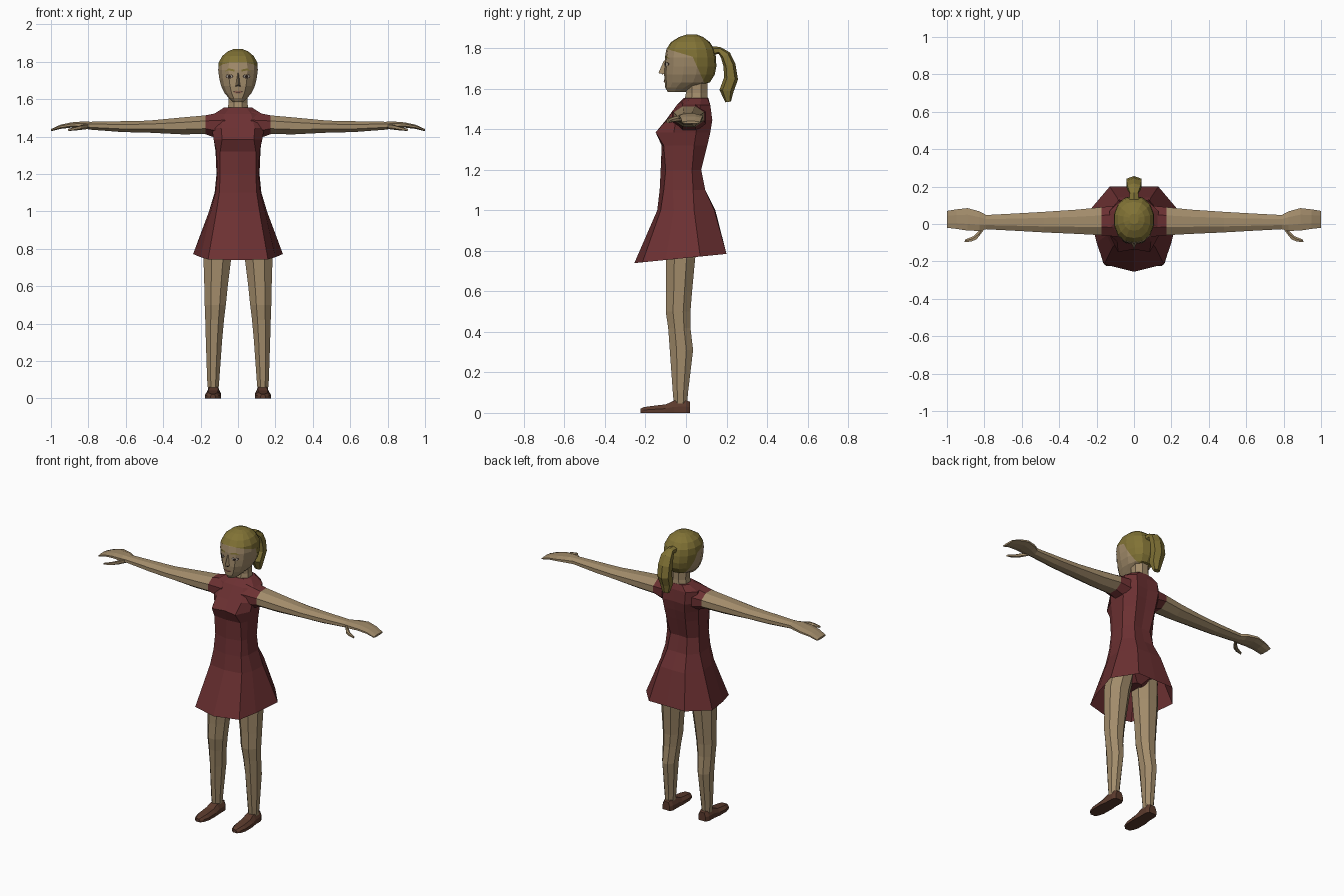
import bpy, bmesh, math
from mathutils import Vector
from mathutils.bvhtree import BVHTree


def material(name, rgb):
    m = bpy.data.materials.new(name)
    m.diffuse_color = (*rgb, 1)
    return m


SKIN = material("skin", (0.36, 0.26, 0.145))
DRESS = material("dark red cloth", (0.15, 0.03, 0.032))
HAIR = material("dark blonde", (0.22, 0.17, 0.036))
SHOE = material("brown leather", (0.105, 0.043, 0.026))
EYE_WHITE = material("eye white", (0.40, 0.36, 0.30))
DARK = material("dark brown", (0.022, 0.013, 0.01))
LIP = material("lip", (0.27, 0.13, 0.085))


def finish(name, bm, mats, mirror=False, rule=None):
    bmesh.ops.recalc_face_normals(bm, faces=bm.faces)
    if rule:
        for f in bm.faces:
            f.material_index = rule(f.calc_center_median())
    me = bpy.data.meshes.new(name)
    bm.to_mesh(me)
    ob = bpy.data.objects.new(name, me)
    bpy.context.collection.objects.link(ob)
    for m in mats:
        me.materials.append(m)
    if mirror:
        ob.modifiers.new("mirror", 'MIRROR').use_clip = True
    return ob


def loft(rings, cap_start=True, cap_end=True):
    bm = bmesh.new()
    vs = [[bm.verts.new(p) for p in r] for r in rings]
    n = len(vs[0])
    for a, b in zip(vs, vs[1:]):
        for i in range(n):
            j = (i + 1) % n
            bm.faces.new((a[i], a[j], b[j], b[i]))
    if cap_start:
        bm.faces.new(vs[0][::-1])
    if cap_end:
        bm.faces.new(vs[-1])
    return bm


def ring(c, u, v, n=8, power=1.0):
    """Elliptic ring around c with half axes u and v, flat sides facing the axes."""
    c, u, v = Vector(c), Vector(u), Vector(v)
    pts = []
    for i in range(n):
        t = 2 * math.pi * (i + 0.5) / n
        k = 1 / math.cos(math.pi / n)
        s = [math.copysign(min(1, abs(q) * k) ** power, q) for q in (math.cos(t), math.sin(t))]
        pts.append(c + u * s[0] + v * s[1])
    return pts


def flat_ring(z, x0, x1, y0, y1, n=8, power=1.0):
    return ring(((x0 + x1) / 2, (y0 + y1) / 2, z), ((x1 - x0) / 2, 0, 0),
                (0, (y1 - y0) / 2, 0), n, power)


# Dress: z, hem tilt, front centre y, then x,y of front corner, two side points, back corner, back centre y
dress_rows = [
    (0.765, 0.1, -.255, .16, -.215, .20, -.10, .24, .07, .13, .20, .20),
    (1.00, 0, -.142, .115, -.125, .145, -.06, .155, .04, .09, .14, .145),
    (1.10, 0, -.130, .10, -.11, .12, -.065, .125, .035, .07, .095, .095),
    (1.20, 0, -.125, .095, -.10, .11, -.065, .115, .03, .06, .075, .07),
    (1.32, 0, -.120, .095, -.11, .115, -.065, .12, .04, .07, .105, .10),
    (1.385, 0, -.135, .085, -.15, .13, -.06, .125, .05, .075, .12, .115),
    (1.445, 0, -.100, .09, -.095, .14, -.05, .14, .06, .08, .13, .125),
    (1.52, 0, -.045, .07, -.045, .13, -.02, .13, .07, .08, .12, .12),
    (1.555, 0, -.010, .045, .00, .075, .03, .075, .075, .045, .105, .11),
]
rings = []
for z, tilt, yf, *mid, yb in dress_rows:
    side = list(zip(mid[0::2], mid[1::2]))
    outline = [(0, yf)] + side + [(0, yb)] + [(-x, y) for x, y in side[::-1]]
    rings.append([(x, y, z + tilt * y) for x, y in outline])
finish("dress", loft(rings, cap_start=False), [DRESS])

# Hips under the skirt
finish("hips", loft([flat_ring(.83, -.04, .04, -.06, .05),
                     flat_ring(.89, -.165, .165, -.10, .08),
                     flat_ring(1.0, -.12, .12, -.10, .10)]), [DRESS])

# Arms with short sleeves: x, centre y, half depth, centre z, half height
arm_rows = [(.07, .015, .085, 1.455, .08), (.175, .015, .075, 1.463, .05),
            (.30, .012, .065, 1.457, .045), (.48, .01, .055, 1.453, .032),
            (.62, .01, .047, 1.453, .029), (.79, .01, .038, 1.458, .021),
            (.825, .015, .052, 1.462, .019), (.89, .025, .060, 1.462, .014),
            (.95, .026, .052, 1.452, .011), (1.0, .025, .045, 1.434, .006)]
finish("arms", loft([ring((x, y, z), (0, ry, 0), (0, 0, rz)) for x, y, ry, z, rz in arm_rows]),
       [SKIN, DRESS], True, lambda c: int(c.x < .17))
thumb_rows = [(.79, .0, .03, 1.456, .014), (.83, -.055, .026, 1.45, .013),
              (.865, -.08, .014, 1.443, .01), (.905, -.09, .007, 1.436, .006)]
finish("thumbs", loft([ring((x, y, z), (-r * .4, r, 0), (0, 0, rz), 6)
                       for x, y, r, z, rz in thumb_rows]), [SKIN], True)

# Legs: z, inner x, outer x, front y, back y
leg_rows = [(.04, .105, .16, -.06, .005), (.10, .10, .165, -.065, .01),
            (.31, .085, .172, -.08, .035), (.42, .075, .175, -.088, .022),
            (.50, .065, .178, -.10, .022), (.60, .055, .18, -.098, .03),
            (.76, .035, .185, -.10, .045), (.90, .015, .165, -.10, .07)]
finish("legs", loft([flat_ring(*r) for r in leg_rows]), [SKIN], True)

# Shoes: y, centre x, half width, top z
shoe_rows = [(.02, .13, .026, .055), (0, .13, .037, .062), (-.06, .131, .038, .06),
             (-.10, .133, .043, .042), (-.17, .134, .042, .034), (-.21, .134, .03, .028),
             (-.225, .134, .014, .02)]
finish("shoes", loft([[(x - w, y, 0), (x + w, y, 0), (x + w, y, h * .5), (x + w * .6, y, h),
                       (x - w * .6, y, h), (x - w, y, h * .5)] for y, x, w, h in shoe_rows]),
       [SHOE], True)

# Neck
finish("neck", loft([flat_ring(1.53, -.06, .06, -.01, .11), flat_ring(1.58, -.05, .05, 0, .105),
                     flat_ring(1.68, -.05, .05, -.005, .105)]), [SKIN])

# Head: z, half width, front y, back y
head_rows = [(1.585, .028, -.09, .0), (1.607, .05, -.103, .05), (1.632, .072, -.105, .118),
             (1.67, .09, -.108, .142), (1.71, .10, -.106, .15), (1.755, .106, -.104, .148),
             (1.795, .103, -.097, .14), (1.83, .085, -.075, .118), (1.855, .055, -.035, .085),
             (1.867, .025, .0, .055)]
head = loft([flat_ring(z, -w, w, f, b, 14, .92) for z, w, f, b in head_rows])
# Hairline: one cut over the forehead and one down behind the cheek
cuts = [(Vector((0, -.09, 1.795)), Vector((0, .3, 1)).normalized()),
        (Vector((0, .05, 1.72)), Vector((0, 1, .45)).normalized())]
for co, no in cuts:
    bmesh.ops.bisect_plane(head, geom=head.verts[:] + head.edges[:] + head.faces[:],
                           plane_co=co, plane_no=no)
tree = BVHTree.FromBMesh(head)
finish("head", head, [SKIN, HAIR], False,
       lambda c: int(any((c - co).dot(no) > 0 for co, no in cuts)))


# Face plates laid on the front of the head
def plate(name, outline, mat, lift):
    bm = bmesh.new()
    vs = []
    for x, z in outline:
        hit = tree.ray_cast(Vector((x, -1, z)), Vector((0, 1, 0)))[0]
        vs.append(bm.verts.new((x, hit.y - lift, z)))
    bm.faces.new(vs)
    finish(name, bm, [mat], True)


def oval(x, z, rx, rz, n=8):
    return [(x + rx * math.cos(i * 2 * math.pi / n), z + rz * math.sin(i * 2 * math.pi / n))
            for i in range(n)]


plate("eye_outlines", oval(.046, 1.722, .021, .012), DARK, .003)
plate("eye_whites", oval(.046, 1.722, .017, .008), EYE_WHITE, .005)
plate("irises", oval(.046, 1.722, .009, .009, 6), DARK, .007)
plate("eyebrows", [(.02, 1.748), (.05, 1.754), (.073, 1.746), (.05, 1.765), (.02, 1.758)], HAIR, .004)
plate("lips", [(0, 1.629), (.015, 1.632), (.028, 1.639), (.012, 1.646), (0, 1.643)], LIP, .004)
plate("mouth_line", [(0, 1.636), (.026, 1.638), (.026, 1.64), (0, 1.639)], DARK, .006)
plate("nostrils", [(.003, 1.667), (.015, 1.668), (.014, 1.673), (.003, 1.672)], DARK, .009)

# Nose
finish("nose", loft([[(-.017, -.095, 1.67), (0, -.136, 1.677), (.017, -.095, 1.67)],
                     [(-.013, -.095, 1.69), (0, -.13, 1.692), (.013, -.095, 1.69)],
                     [(-.007, -.095, 1.74), (0, -.109, 1.74), (.007, -.095, 1.74)]]), [SKIN])

# Ponytail: y, z, half width, half thickness
tail = [(.11, 1.785, .03, .026), (.165, 1.79, .022, .017), (.195, 1.765, .036, .026),
        (.215, 1.715, .04, .03), (.222, 1.65, .04, .035), (.20, 1.59, .034, .035),
        (.208, 1.535, .02, .014)]
rings = []
for i, (y, z, w, t) in enumerate(tail):
    a, b = tail[max(i - 1, 0)], tail[min(i + 1, len(tail) - 1)]
    d = Vector((0, b[0] - a[0], b[1] - a[1])).normalized()
    rings.append(ring((0, y, z), (w, 0, 0), Vector((0, -d.z, d.y)) * t, 6))
finish("ponytail", loft(rings), [HAIR])
